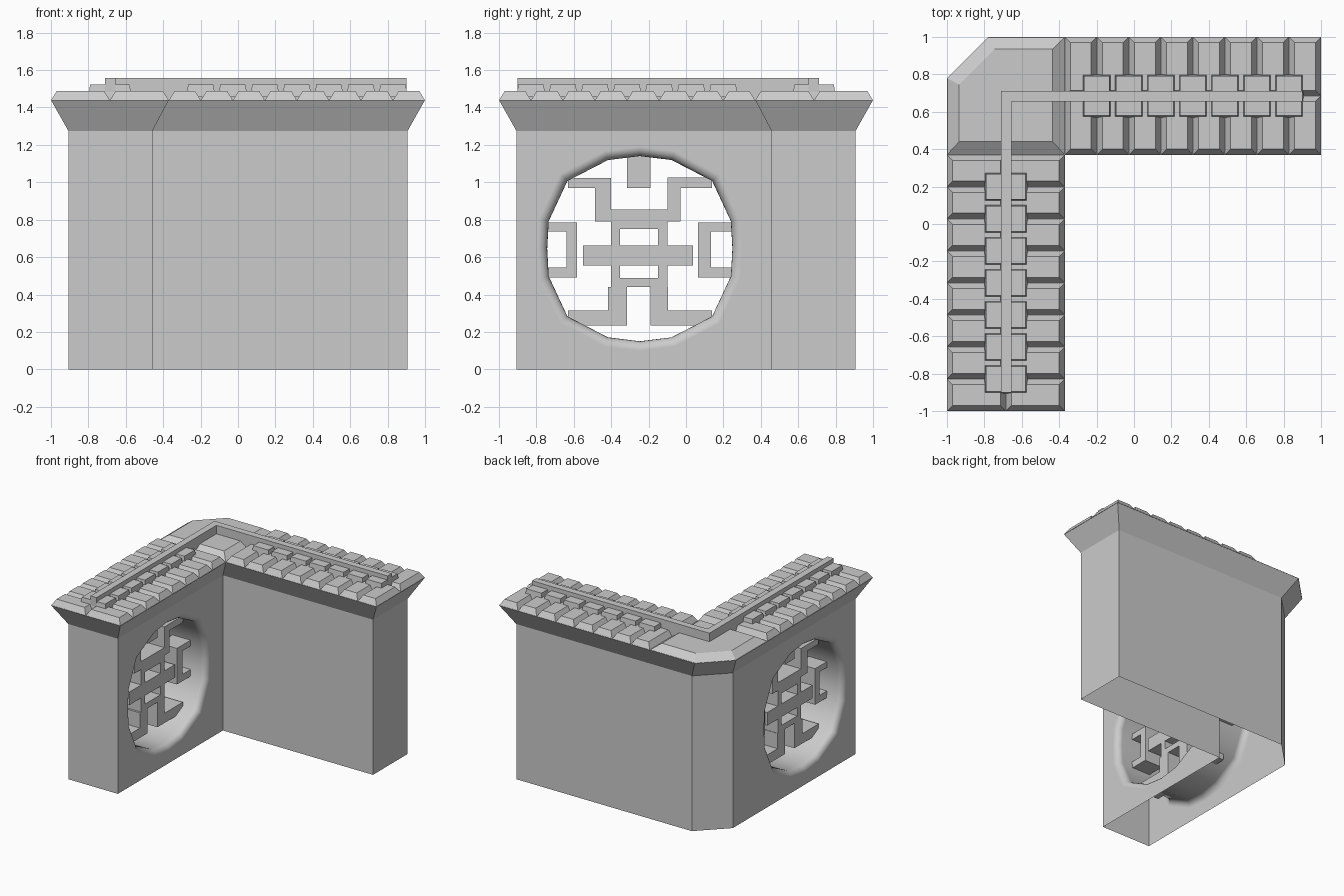
import bpy, bmesh, math

if "Cube" in bpy.data.objects:
    bpy.data.objects.remove(bpy.data.objects["Cube"])

WIN_Y, WIN_Z = -0.247, 0.645      # window centre
PITCH = 1.37 / 8                  # roof tile spacing


def loft(bm, rings, bottom=True):
    """Solid through successive rings of 3D points, optionally open at the start."""
    vs = [[bm.verts.new(p) for p in r] for r in rings]
    n = len(vs[0])
    for a, b in zip(vs, vs[1:]):
        for i in range(n):
            j = (i + 1) % n
            bm.faces.new((a[i], a[j], b[j], b[i]))
    if bottom:
        bm.faces.new(vs[0][::-1])
    bm.faces.new(vs[-1])


def finish(bm, name):
    bmesh.ops.recalc_face_normals(bm, faces=bm.faces)
    me = bpy.data.meshes.new(name)
    bm.to_mesh(me)
    bm.free()
    ob = bpy.data.objects.new(name, me)
    bpy.context.collection.objects.link(ob)
    return ob


def at_z(pts, z):
    return [(x, y, z) for x, y in pts]


def rect(x0, x1, y0, y1):
    return [(x0, y0), (x1, y0), (x1, y1), (x0, y1)]


def frustum(bm, x0, x1, y0, y1, z0, z1, inset, other_arm=False):
    """Block with sloped sides; other_arm reflects it across the corner diagonal."""
    rings = []
    for z, d in ((z0, 0), (z1, inset)):
        pts = rect(x0 + d, x1 - d, y0 + d, y1 - d)
        if other_arm:
            pts = [(-y, -x) for x, y in pts]
        rings.append(at_z(pts, z))
    loft(bm, rings)


def footprint(out, inn, ch):
    return [(-out, -out), (-inn, -out), (-inn, inn), (out, inn),
            (out, out), (-ch, out), (-out, ch)]


# L-shaped wall with chamfered outer corner, and flared cornice on top
foot, eave = footprint(0.907, 0.457, 0.688), footprint(1.0, 0.37, 0.78)
bm = bmesh.new()
loft(bm, [at_z(foot, 0), at_z(foot, 1.275)])
wall = finish(bm, "wall")
bm = bmesh.new()
loft(bm, [at_z(foot, 1.275), at_z(eave, 1.44)], bottom=False)
finish(bm, "cornice")

# Round window opening: 16-sided, with rounded rims on both wall faces
quad = [(0, 0.495), (0.17, 0.474), (0.387, 0.362), (0.487, 0.147)]
outline = quad + [(0.495, 0)] + [(y, -z) for y, z in quad[:0:-1]]
outline += [(-y, -z) for y, z in outline]
RIM, STEPS = 0.05, 5
arc = [math.pi / 2 * i / STEPS for i in range(STEPS + 1)]
half = [(RIM * (1 - math.cos(a)), 1 + RIM / 0.495 * (1 - math.sin(a))) for a in arc]
profile = [(-1.1, half[0][1])] + [(-0.907 + d, s) for d, s in half]
profile += [(-0.457 - d, s) for d, s in half[::-1]] + [(-0.25, half[0][1])]
bm = bmesh.new()
loft(bm, [[(x, WIN_Y + y * s, WIN_Z + z * s) for y, z in outline] for x, s in profile])
cutter = finish(bm, "window_cutter")
cutter.hide_render = True
mod = wall.modifiers.new("window", 'BOOLEAN')
mod.operation, mod.solver, mod.object = 'DIFFERENCE', 'EXACT', cutter
bpy.context.view_layer.objects.active = wall
wall.select_set(True)
bpy.ops.object.modifier_apply(modifier="window")
bpy.data.objects.remove(cutter)

# Wall is hollow: open underneath, and open into the cornice
bm = bmesh.new()
bm.from_mesh(wall.data)
ends = [f for f in bm.faces if abs(f.normal.z) > 0.99
        and (f.calc_center_median().z < 0.01 or f.calc_center_median().z > 1.26)]
bmesh.ops.delete(bm, geom=ends, context='FACES')
bm.to_mesh(wall.data)
bm.free()
bpy.ops.object.shade_smooth_by_angle(angle=math.radians(41))
wall.modifiers.new("even_shading", 'WEIGHTED_NORMAL').keep_sharp = True

# Window lattice: bars as (y0, y1, z0, z1)
bars = [
    (-0.315, -0.19, 0.97, 1.15),                                  # top stub
    (-0.63, -0.40, 0.97, 1.022), (-0.487, -0.40, 0.79, 0.97),     # upper cradle
    (-0.487, -0.03, 0.79, 0.855), (-0.10, -0.03, 0.855, 1.025),
    (-0.03, 0.14, 0.97, 1.025),
    (-0.40, -0.353, 0.44, 0.79), (-0.15, -0.10, 0.44, 0.79),      # centre frame
    (-0.353, -0.15, 0.75, 0.79), (-0.353, -0.15, 0.44, 0.487),
    (-0.55, 0.037, 0.556, 0.663),                                 # middle bar
    (-0.417, -0.315, 0.235, 0.44), (-0.63, -0.417, 0.235, 0.315), # feet
    (-0.19, -0.096, 0.235, 0.44), (-0.096, 0.14, 0.235, 0.315),
    (-0.64, -0.583, 0.49, 0.786), (0.064, 0.134, 0.49, 0.786),    # side brackets
]
for z0, z1 in ((0.49, 0.545), (0.738, 0.786)):
    bars += [(-0.76, -0.64, z0, z1), (0.134, 0.267, z0, z1)]
bm = bmesh.new()
for y0, y1, z0, z1 in bars:
    frustum(bm, -0.765, -0.60, y0, y1, z0, z1, 0)
finish(bm, "window_lattice")

# Roof tiles in two rows per arm, and cover tiles over the joints
tiles, covers = bmesh.new(), bmesh.new()
for other in (False, True):
    for i in range(8):
        x = -0.37 + i * PITCH
        for y in (0.37, 0.685):
            frustum(tiles, x, x + PITCH, y, y + 0.315, 1.438, 1.487, 0.03, other)
        if i:
            frustum(covers, x - 0.077, x + 0.077, 0.57, 0.80, 1.455, 1.523, 0.009, other)
finish(tiles, "roof_tiles")
finish(covers, "cover_tiles")

# Corner slab of the roof
bm = bmesh.new()
outer = [(-1, 0.37), (-0.37, 0.37), (-0.37, 1), (-0.78, 1), (-1, 0.78)]
inner = [(-0.935, 0.44), (-0.435, 0.44), (-0.435, 0.935), (-0.745, 0.935), (-0.935, 0.745)]
loft(bm, [at_z(outer, 1.438), at_z(inner, 1.487)])
finish(bm, "corner_slab")

# Ridge running along both arms
ridge = [(-0.71, -0.902), (-0.655, -0.902), (-0.655, 0.655),
         (0.902, 0.655), (0.902, 0.71), (-0.71, 0.71)]
bm = bmesh.new()
loft(bm, [at_z(ridge, 1.44), at_z(ridge, 1.557)])
finish(bm, "ridge")
